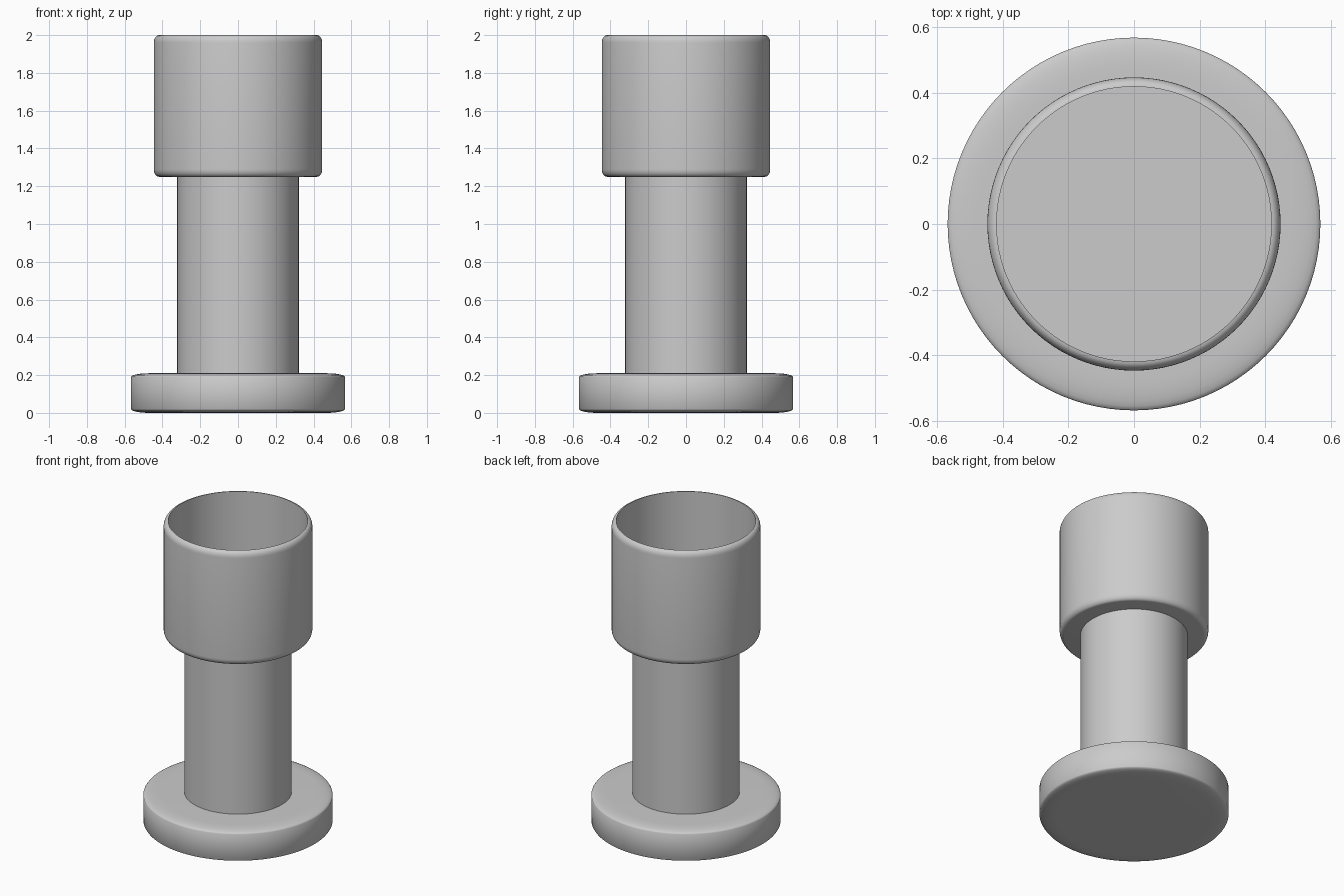
import bpy, bmesh, math

cube = bpy.data.objects.get("Cube")
if cube:
    bpy.data.objects.remove(cube, do_unlink=True)

SEGMENTS = 96

# Single grey material
grey = bpy.data.materials.new("plain grey")
grey.use_nodes = True
colour = (0.6, 0.6, 0.6, 1)
grey.diffuse_color = colour
grey.node_tree.nodes["Principled BSDF"].inputs["Base Color"].default_value = colour


def lathe(name, profile):
    """Revolve an (radius, height) profile around z."""
    bm = bmesh.new()
    verts = [bm.verts.new((r, 0, z)) for r, z in profile]
    edges = [bm.edges.new(pair) for pair in zip(verts, verts[1:])]
    bmesh.ops.spin(bm, geom=verts + edges, cent=(0, 0, 0), axis=(0, 0, 1),
                   angle=math.tau, steps=SEGMENTS, use_duplicate=False)
    bmesh.ops.remove_doubles(bm, verts=bm.verts, dist=0.0001)
    bmesh.ops.recalc_face_normals(bm, faces=bm.faces)
    mesh = bpy.data.meshes.new(name)
    bm.to_mesh(mesh)
    bm.free()
    mesh.materials.append(grey)
    obj = bpy.data.objects.new(name, mesh)
    bpy.context.collection.objects.link(obj)
    bpy.ops.object.select_all(action='DESELECT')
    obj.select_set(True)
    bpy.context.view_layer.objects.active = obj
    bpy.ops.object.shade_smooth_by_angle(angle=math.radians(35))
    return obj


def fillet(r, z, dr, dz, start, steps=6):
    """Quarter-ellipse corner points, turning upwards from a start angle."""
    angles = [math.radians(start + 90 * i / steps) for i in range(steps + 1)]
    return [(r + dr * math.cos(a), z + dz * math.sin(a)) for a in angles]


# Base disc with wide, shallow rounded rims
lathe("base", [(0, 0)] + fillet(0.467, 0.02, 0.1, 0.02, -90)
      + fillet(0.467, 0.19, 0.1, 0.02, 0) + [(0, 0.21)])

# Straight round stem
lathe("stem", [(0, 0.2), (0.322, 0.2), (0.322, 1.26), (0, 1.26)])

# Open cup with rounded outer corners and a thin wall
lathe("cup", [(0, 1.25)] + fillet(0.418, 1.29, 0.028, 0.04, -90)
      + fillet(0.418, 1.96, 0.028, 0.04, 0) + [(0.418, 1.28), (0, 1.28)])
